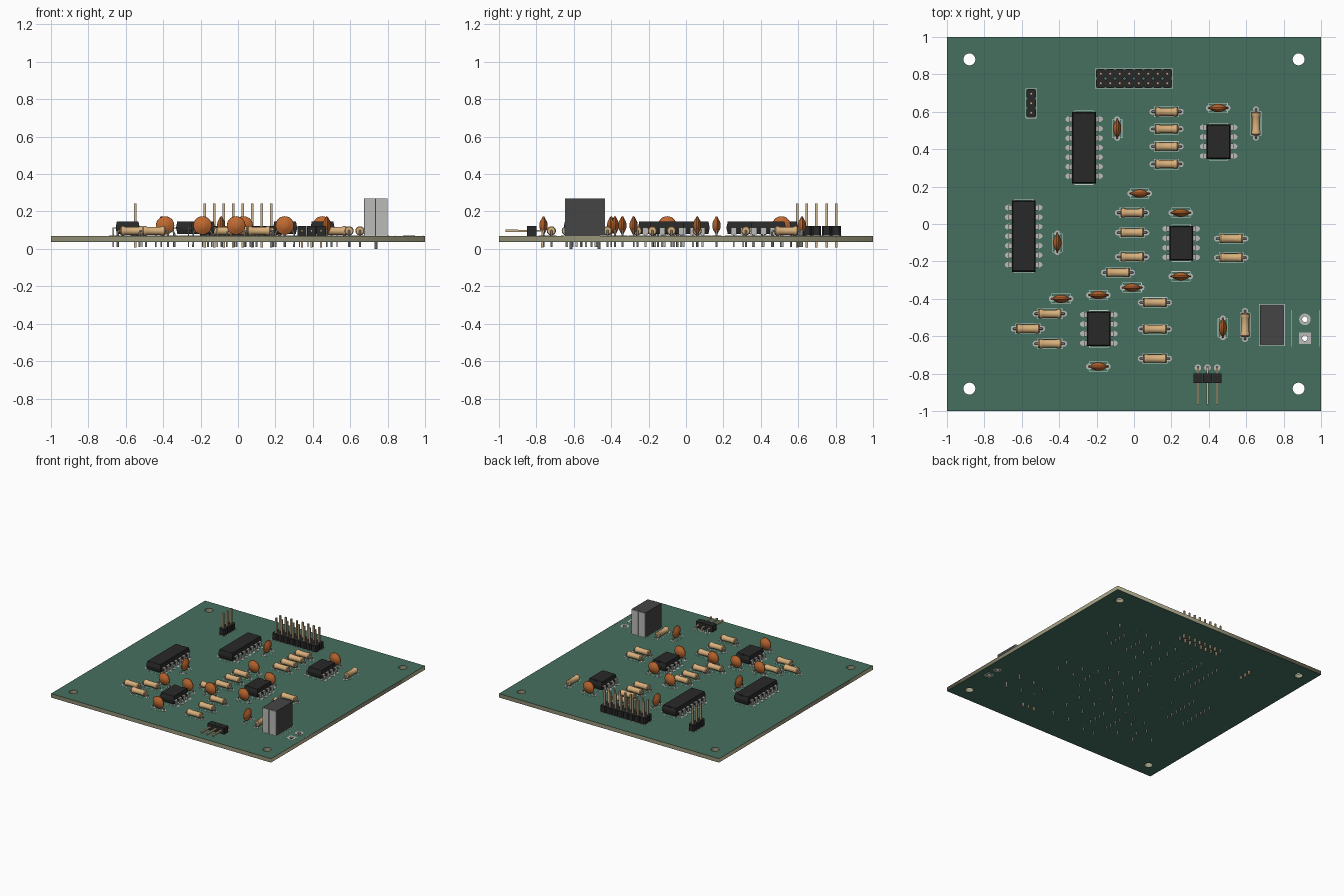
import bpy, bmesh
from math import pi, cos, sin
from mathutils import Vector, Matrix

if "Cube" in bpy.data.objects:
    bpy.data.objects.remove(bpy.data.objects["Cube"])

TOP, BOT = 0.07, 0.038   # board surfaces
smooth_meshes = {}


def material(name, r, g, b):
    m = bpy.data.materials.new(name)
    m.diffuse_color = (r, g, b, 1)
    m.use_nodes = True
    m.node_tree.nodes["Principled BSDF"].inputs["Base Color"].default_value = m.diffuse_color
    return m


GREEN = material("solder_mask", .06, .16, .115)
CORE = material("board_core", .33, .31, .2)
BLACK = material("black_plastic", .022, .022, .022)
TAN = material("resistor_tan", .68, .43, .2)
ORANGE = material("capacitor_orange", .52, .14, .03)
GOLD = material("gold_pin", .62, .48, .28)
SILVER = material("silver", .5, .5, .48)
WHITE = material("silkscreen", .6, .65, .62)
DARK = material("dark_grey", .06, .06, .06)
LIGHT = material("light_grey", .5, .5, .48)


def mesh(name, bm, mat, smooth=False):
    bmesh.ops.recalc_face_normals(bm, faces=bm.faces)
    me = bpy.data.meshes.new(name)
    bm.to_mesh(me)
    bm.free()
    me.materials.append(mat)
    me["smooth"] = smooth
    return me


def place(name, me, x=0, y=0, turn=0):
    ob = bpy.data.objects.new(name, me)
    ob.location = (x, y, 0)
    ob.rotation_euler.z = turn
    bpy.context.collection.objects.link(ob)
    if me["smooth"]:
        smooth_meshes[me.name] = ob
    return ob


def box(bm, x0, x1, y0, y1, z0, z1):
    m = Matrix.Translation(((x0 + x1) / 2, (y0 + y1) / 2, (z0 + z1) / 2))
    bmesh.ops.create_cube(bm, size=1, matrix=m @ Matrix.Diagonal((x1 - x0, y1 - y0, z1 - z0, 1)))


def skin(bm, rings):
    rows = [[bm.verts.new(p) for p in ring] for ring in rings]
    n = len(rows[0])
    for a, b in zip(rows, rows[1:]):
        for i in range(n):
            bm.faces.new((a[i], a[(i + 1) % n], b[(i + 1) % n], b[i]))
    bm.faces.new(rows[0])
    bm.faces.new(rows[-1])


def lathe(bm, half, z, axis, n=24):
    """Spin a half profile (radius, offset), mirrored about the middle."""
    prof = half + [(r, -o) for r, o in reversed(half)]
    ring = lambda r, o: [Vector((o, r * cos(t), r * sin(t) + z)) if axis == "X" else
                         Vector((r * cos(t), o, r * sin(t) + z))
                         for t in (2 * pi * i / n for i in range(n))]
    skin(bm, [ring(r, o) for r, o in prof])


def wire(bm, pts, r, side=(0, 1, 0), n=8):
    pts, side, rings = [Vector(p) for p in pts], Vector(side), []
    for i, p in enumerate(pts):
        ins = (p - pts[i - 1]).normalized() if i else Vector()
        out = (pts[i + 1] - p).normalized() if i < len(pts) - 1 else Vector()
        up = (ins + out).normalized().cross(side)
        rings.append([p + r * (cos(t) * side + sin(t) * up)
                      for t in (2 * pi * (k + .5) / n for k in range(n))])
    skin(bm, rings)


pads, silk = bmesh.new(), bmesh.new()


def pad(x, y, rx=.016, ry=.016):
    m = Matrix.Translation((x, y, TOP + .0005)) @ Matrix.Diagonal((rx, ry, 1, 1))
    bmesh.ops.create_cone(pads, cap_ends=True, segments=14, radius1=1, radius2=1, depth=.002, matrix=m)


def outline(x, y, w, h, w2=.0015):
    for s in (-1, 1):
        box(silk, x - w, x + w, y + s * h - w2, y + s * h + w2, TOP - .001, TOP + .001)
        box(silk, x + s * w - w2, x + s * w + w2, y - h, y + h, TOP - .001, TOP + .001)


def plate(name, outer, holes, z0, z1, mat):
    """Flat plate with holes; outer is a point list, holes are (x, y, r)."""
    cu = bpy.data.curves.new(name, "CURVE")
    cu.dimensions, cu.fill_mode, cu.extrude = "2D", "BOTH", (z1 - z0) / 2
    loops = [outer] + [[(x + r * cos(pi * i / 12), y + r * sin(pi * i / 12)) for i in range(24)]
                       for x, y, r in holes]
    for pts in loops:
        s = cu.splines.new("POLY")
        s.points.add(len(pts) - 1)
        for p, q in zip(s.points, pts):
            p.co = (*q, 0, 1)
        s.use_cyclic_u = True
    cu.materials.append(mat)
    ob = bpy.data.objects.new(name, cu)
    ob.location.z = (z0 + z1) / 2
    bpy.context.collection.objects.link(ob)


# Board: core with a mask layer on each side, mounting and terminal holes
square = lambda x, y, h: [(x - h, y - h), (x + h, y - h), (x + h, y + h), (x - h, y + h)]
terminal = [(.914, -.51, .015), (.914, -.61, .015)]
holes = [(x, y, .032) for x in (-.88, .88) for y in (-.88, .88)] + terminal
for name, z0, z1, mat in (("board_core", BOT + .001, TOP - .001, CORE),
                          ("top_mask", TOP - .001, TOP, GREEN), ("bottom_mask", BOT, BOT + .001, GREEN)):
    plate(name, square(0, 0, 1), holes, z0, z1, mat)

# Empty terminal pads, one round and one square, on both sides
for z in (TOP, BOT - .001):
    (x, y, r), low = terminal
    plate("round_terminal_pad", [(x + .031 * cos(pi * i / 12), y + .031 * sin(pi * i / 12))
                                 for i in range(24)], [(x, y, r)], z, z + .001, SILVER)
    plate("square_terminal_pad", square(low[0], low[1], .031), [low], z, z + .001, SILVER)
for x in (.84, .993):
    box(silk, x - .0015, x + .0015, -.655, -.46, TOP, TOP + .001)

# Resistors: flared body with bent leads
bm = bmesh.new()
lathe(bm, [(.012, -.063), (.02, -.062), (.0245, -.056), (.0245, -.042), (.0215, -.036)], TOP + .0265, "X")
r_body = mesh("resistor_body", bm, TAN, True)
bm = bmesh.new()
for s in (-1, 1):
    z = TOP + .0265
    wire(bm, [(s * .076, 0, .01), (s * .076, 0, z - .008), (s * .074, 0, z - .002),
              (s * .068, 0, z), (s * .055, 0, z)], .006)
r_lead = mesh("resistor_leads", bm, SILVER, True)
resistors = [(.174, .6), (.174, .508), (.174, .414), (.174, .32), (-.01, .06), (-.01, -.046),
             (-.01, -.176), (-.085, -.26), (.52, -.078), (.52, -.18), (-.45, -.48), (-.567, -.56),
             (-.45, -.64), (.112, -.42), (.112, -.562), (.112, -.72), (.652, .537, 1), (.594, -.54, 1)]
for x, y, *v in resistors:
    place("resistor_body", r_body, x, y, pi / 2 if v else 0)
    place("resistor_leads", r_lead, x, y, pi / 2 if v else 0)
    for s in (-.076, .076):
        pad(*((x, y + s) if v else (x + s, y)))
    outline(x, y, *((.027, .065) if v else (.065, .027)))

# Disc capacitors: lens body with two leads
bm = bmesh.new()
lathe(bm, [(.006, -.0215), (.014, -.0205), (.023, -.0175), (.034, -.0115), (.044, -.0065),
           (.048, -.004), (.0495, -.001)], .125, "Y", 32)
c_body = mesh("capacitor_disc", bm, ORANGE, True)
bm = bmesh.new()
for s in (-1, 1):
    wire(bm, [(s * .05, 0, .01), (s * .05, 0, .08), (s * .046, 0, .09), (s * .03, 0, .11)], .005)
c_lead = mesh("capacitor_leads", bm, SILVER, True)
caps = [(.45, .62), (.03, .163), (.25, .06), (.25, -.28), (-.39, -.4), (-.19, -.38), (-.01, -.34),
        (-.19, -.762), (-.09, .51, 1), (-.41, -.1, 1), (.475, -.555, 1)]
for x, y, *v in caps:
    place("capacitor_disc", c_body, x, y, pi / 2 if v else 0)
    place("capacitor_leads", c_lead, x, y, pi / 2 if v else 0)
    for s in (-.05, .05):
        pad(*((x, y + s) if v else (x + s, y)))
    outline(x, y, *((.026, .05) if v else (.05, .026)))


# Dual in-line chips: bevelled body with end notch, stepped legs
def chip(x, y, rows):
    h = rows * .0508 / 2 - .009 + (.0 if rows == 4 else .022)
    bm = bmesh.new()
    rect = lambda w, l, z: [(-w, -l, z), (w, -l, z), (w, l, z), (-w, l, z)]
    skin(bm, [rect(.057, h - .006, .08), rect(.0635, h, .107), rect(.0635, h, .118), rect(.058, h - .006, .146)])
    body = place("chip_body", mesh("chip_body", bm, BLACK), x, y)
    bm = bmesh.new()
    bmesh.ops.create_cone(bm, cap_ends=True, segments=20, radius1=.014, radius2=.014, depth=.02,
                          matrix=Matrix.Translation((0, h, .15)))
    cutter = place("notch_cutter", mesh("notch_cutter", bm, BLACK), x, y)
    cutter.hide_render = True
    cutter.hide_set(True)
    mod = body.modifiers.new("notch", "BOOLEAN")
    mod.object, mod.operation = cutter, "DIFFERENCE"
    bm = bmesh.new()
    for i in range(rows):
        py = (i - (rows - 1) / 2) * .0508
        for s in (-1, 1):
            lo, hi = sorted((s * .055, s * .079))
            box(bm, lo, hi, py - .015, py + .015, .109, .115)
            lo, hi = sorted((s * .074, s * .08))
            box(bm, lo, hi, py - .015, py + .015, .078, .115)
            box(bm, lo, hi, py - .005, py + .005, .01, .08)
            pad(x + s * .077, y + py, .024, .016)
    place("chip_legs", mesh("chip_legs", bm, SILVER), x, y)
    outline(x, y, .05, h + .006)


for c in ((-.267, .408, 7), (-.59, -.065, 7), (.452, .44, 4), (.252, -.102, 4), (-.188, -.561, 4)):
    chip(*c)


# Upright pin headers: one chamfered block per pin column, square pins
def header(x, y, nx, ny):
    body, pins = bmesh.new(), bmesh.new()
    for i in range(nx):
        for j in range(ny):
            px, py = (i - (nx - 1) / 2) * .0508, (j - (ny - 1) / 2) * .0508
            skin(body, [[(px + sx * a, py + sy * b, z) for sx, sy, a, b in
                         ((-1, -1, .0254, .016), (-1, -1, .016, .0254), (1, -1, .016, .0254), (1, -1, .0254, .016),
                          (1, 1, .0254, .016), (1, 1, .016, .0254), (-1, 1, .016, .0254), (-1, 1, .0254, .016))]
                        for z in (TOP, .121)])
            wire(pins, [(px, py, .008), (px, py, .012), (px, py, .243)], .009, n=4)
    place("header_body", mesh("header_body", body, BLACK), x, y)
    place("header_pins", mesh("header_pins", pins, GOLD), x, y)
    outline(x, y, nx * .0254 + .003, ny * .0254 + .003)


header(0, .777, 8, 2)
header(-.55, .646, 1, 3)

# Right-angle header at the front edge
body, pins = bmesh.new(), bmesh.new()
for px in (.342, .393, .444):
    box(body, px - .025, px + .025, -.849, -.798, TOP, .121)
    wire(pins, [(px, -.768, .008), (px, -.768, .0965), (px, -.965, .0965)], .009, (1, 0, 0), 4)
    pad(px, -.768, .018, .018)
place("angled_header_body", mesh("angled_header_body", body, BLACK))
place("angled_header_pins", mesh("angled_header_pins", pins, GOLD))

# Tall box module: dark shell, light end plates with a centre rib
bm = bmesh.new()
box(bm, .675, .8, -.643, -.437, TOP, .27)
place("module_shell", mesh("module_shell", bm, DARK))
ends, ribs, legs = bmesh.new(), bmesh.new(), bmesh.new()
for s in (-1, 1):
    y0, y1 = sorted((-.54 + s * .102, -.54 + s * .108))
    box(ends, .676, .733, y0, y1, TOP, .269)
    box(ends, .738, .799, y0, y1, TOP, .269)
    y0, y1 = sorted((-.54 + s * .102, -.54 + s * .105))
    box(ribs, .733, .738, y0, y1, TOP, .262)
    wire(legs, [(.7375, -.54 + s * .075, 0), (.7375, -.54 + s * .075, .08)], .008)
place("module_end_plates", mesh("module_end_plates", ends, LIGHT))
place("module_end_ribs", mesh("module_end_ribs", ribs, DARK))
place("module_legs", mesh("module_legs", legs, SILVER))
outline(.7375, -.54, .067, .112)

place("solder_pads", mesh("solder_pads", pads, SILVER))
place("silkscreen_lines", mesh("silkscreen_lines", silk, WHITE))

# Smooth shading for round parts
for ob in smooth_meshes.values():
    bpy.ops.object.select_all(action="DESELECT")
    ob.select_set(True)
    bpy.context.view_layer.objects.active = ob
    bpy.ops.object.shade_smooth_by_angle()
